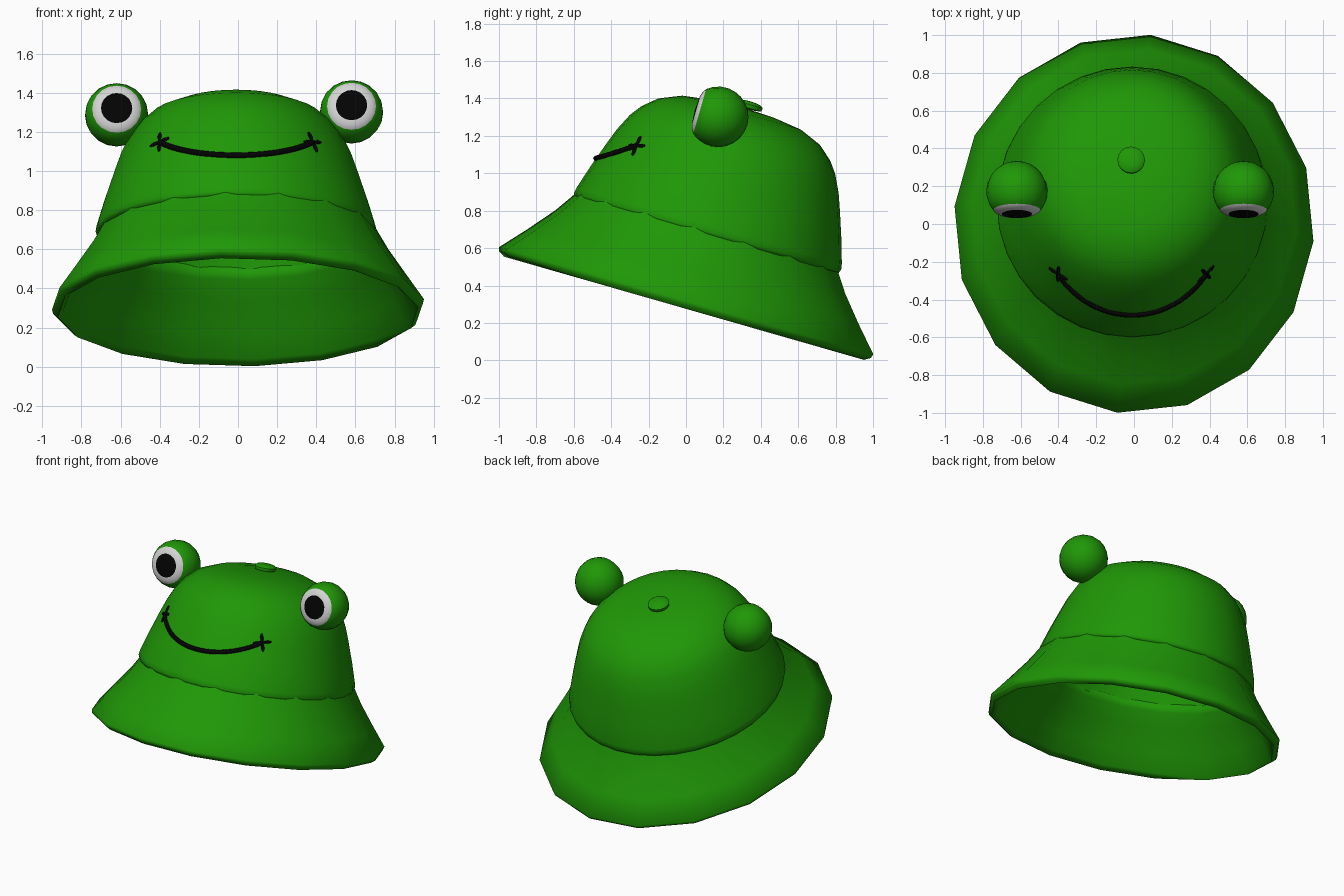
import bpy, bmesh, math
from mathutils import Matrix, Vector

if "Cube" in bpy.data.objects:
    bpy.data.objects.remove(bpy.data.objects["Cube"])


def material(name, rgb):
    m = bpy.data.materials.new(name)
    m.diffuse_color = (*rgb, 1)
    m.use_nodes = True
    m.node_tree.nodes["Principled BSDF"].inputs["Base Color"].default_value = m.diffuse_color
    return m


GREEN = material("frog green", (0.014, 0.31, 0.002))
WHITE = material("eye white", (0.66, 0.66, 0.66))
BLACK = material("black", (0.001, 0.001, 0.001))

# The whole hat leans backwards by 16 degrees
TILT = Matrix.Translation((0, 0, 0.315)) @ Matrix.Rotation(math.radians(-16), 4, 'X')


def lathe(name, profile, segs, matrix, x_scale=lambda r: 1.0, phase=0.0, closed=False,
          mats=(GREEN,), mat_rule=None, smooth=40):
    """Spin an (r, h) profile around local z; mat_rule maps profile step to slot."""
    bm = bmesh.new()
    rings = []
    for r, h in profile:
        if r == 0:
            rings.append([bm.verts.new((0, 0, h))] * segs)
            continue
        ring = []
        for i in range(segs):
            a = 2 * math.pi * i / segs + phase
            ring.append(bm.verts.new((r * math.cos(a) * x_scale(r), r * math.sin(a), h)))
        rings.append(ring)
    steps = len(rings) if closed else len(rings) - 1
    for k in range(steps):
        lo, hi = rings[k], rings[(k + 1) % len(rings)]
        for i in range(segs):
            j = (i + 1) % segs
            corners = []
            for v in (lo[i], lo[j], hi[j], hi[i]):
                if v not in corners:
                    corners.append(v)
            f = bm.faces.new(corners)
            f.material_index = mat_rule(k) if mat_rule else 0
    bmesh.ops.transform(bm, matrix=matrix, verts=bm.verts)
    bmesh.ops.recalc_face_normals(bm, faces=bm.faces)
    me = bpy.data.meshes.new(name)
    bm.to_mesh(me)
    bm.free()
    for m in mats:
        me.materials.append(m)
    ob = bpy.data.objects.new(name, me)
    bpy.context.collection.objects.link(ob)
    bpy.ops.object.select_all(action='DESELECT')
    ob.select_set(True)
    bpy.context.view_layer.objects.active = ob
    bpy.ops.object.shade_smooth_by_angle(angle=math.radians(smooth))
    return ob


# Crown: hollow shell, outer wall then lining
OUTER = [(0, 1.078), (0.17, 1.072), (0.33, 1.05), (0.45, 1.0), (0.525, 0.935), (0.57, 0.875),
         (0.617, 0.78), (0.65, 0.69), (0.698, 0.55), (0.738, 0.42), (0.743, 0.39), (0.735, 0.37)]
INNER = [(0.70, 0.365), (0.662, 0.53), (0.615, 0.68), (0.535, 0.86), (0.42, 0.975),
         (0.3, 1.02), (0, 1.043)]
CROWN_X = 0.966
CROWN = Matrix.Translation((-0.01, 0.008, 0)) @ TILT
lathe("crown", OUTER + INNER, 32, CROWN, lambda r: CROWN_X, smooth=75)


# Brim: sixteen-sided flared ring with a thin rolled lip, narrower in x at its edge
def brim_x(r):
    t = min(max((r - 0.73) / 0.315, 0), 1)
    return 0.966 + (0.913 - 0.966) * t


BRIM = [(0.72, 0.41), (0.745, 0.37), (0.81, 0.275), (0.925, 0.138), (1.045, 0.004),
        (1.038, -0.018), (1.005, -0.038), (0.97, -0.01), (0.895, 0.1), (0.78, 0.242),
        (0.71, 0.338), (0.69, 0.38)]
lathe("brim", BRIM, 16, TILT, brim_x, math.radians(-5.3), closed=True, smooth=80)

# Button on top
BUTTON = [(0, 1.113), (0.035, 1.111), (0.06, 1.105), (0.073, 1.095), (0.07, 1.075), (0, 1.065)]
lathe("top_button", BUTTON, 16, Matrix.Translation((-0.005, 0.03, 0)) @ CROWN)

# Eyes: green ball with a flattened white cap and black pupil
R = 0.162
CAP = math.asin(0.125 / R)
ball = [(0, -R)]
for i in range(1, 10):
    a = math.pi - (math.pi - CAP) * i / 9
    ball.append((R * math.sin(a), R * math.cos(a)))
eye_profile = ball + [(0.105, 0.116), (0.08, 0.124), (0, 0.13)]
for side, pos in (("left", (-0.62, 0.172, 1.287)), ("right", (0.58, 0.172, 1.302))):
    look = Matrix.Translation(pos) @ Matrix.Rotation(math.radians(74), 4, 'X')
    lathe("eye_" + side, eye_profile, 20, look, mats=(GREEN, WHITE, BLACK),
          mat_rule=lambda k: 0 if k < 9 else (1 if k < 11 else 2))


def on_crown(theta, h):
    """Point on the crown surface; theta is measured from the front."""
    for (r0, h0), (r1, h1) in zip(OUTER, OUTER[1:]):
        if h1 <= h <= h0:
            r = r0 + (r1 - r0) * (h0 - h) / (h0 - h1)
            break
    return CROWN @ Vector((r * math.sin(theta) * CROWN_X, -r * math.cos(theta), h))


def stitch(name, strokes):
    """Black embroidered strokes; each is a list of (theta, h, thickness)."""
    cu = bpy.data.curves.new(name, 'CURVE')
    cu.dimensions = '3D'
    cu.bevel_depth = 1.0
    cu.bevel_resolution = 2
    cu.use_fill_caps = True
    for stroke in strokes:
        sp = cu.splines.new('POLY')
        sp.points.add(len(stroke) - 1)
        for p, (theta, h, rad) in zip(sp.points, stroke):
            p.co = (*on_crown(theta, h), 1)
            p.radius = rad
    cu.materials.append(BLACK)
    ob = bpy.data.objects.new(name, cu)
    bpy.context.collection.objects.link(ob)


# Smile
END, LOW, RISE = math.radians(39.5), 0.6, 0.125
stitch("smile", [[(END * t, LOW + RISE * t * t, 0.015)
                  for t in (i / 12 for i in range(-12, 13))]])

# Small cross at each corner of the mouth
for side, s in (("left", -1), ("right", 1)):
    arms = []
    for k in range(4):
        a = math.radians(12 + 90 * k)
        arms.append([(s * END + d * math.cos(a) / 0.56, LOW + RISE + d * math.sin(a), w)
                     for d, w in ((0, 0.007), (0.035, 0.011), (0.055, 0.006))])
    stitch("mouth_corner_" + side, arms)
